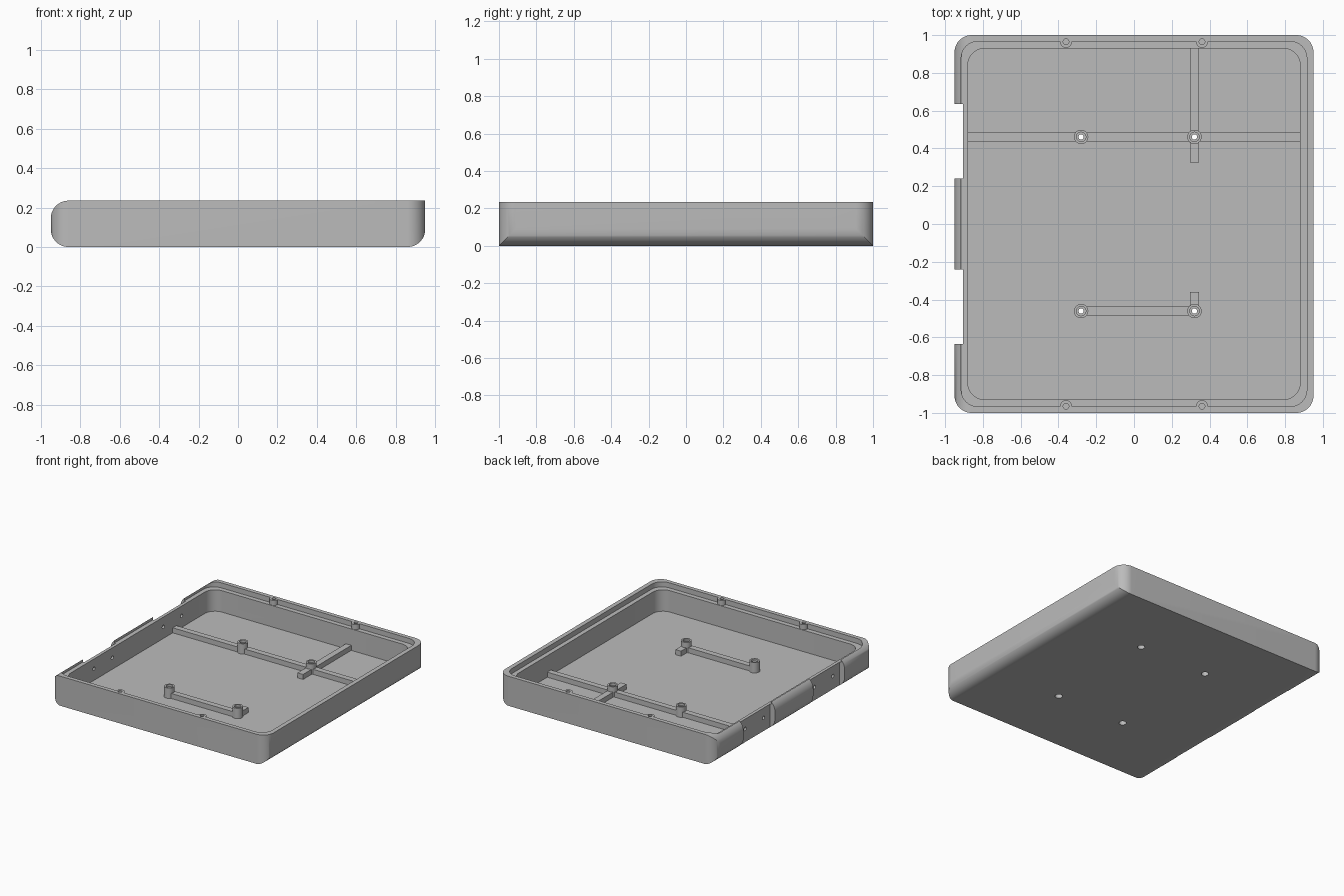
import bpy, bmesh, math
from mathutils import Matrix, Vector

if "Cube" in bpy.data.objects:
    bpy.data.objects.remove(bpy.data.objects["Cube"], do_unlink=True)

grey = bpy.data.materials.new("plain_grey")
grey.use_nodes = True
GREY = (0.5, 0.5, 0.5, 1)
grey.diffuse_color = GREY
grey.node_tree.nodes["Principled BSDF"].inputs["Base Color"].default_value = GREY

HEIGHT, FLOOR, STEP = 0.235, 0.025, 0.195
HALF_X, HALF_Y, RADIUS = 0.95, 1.0, 0.09


def rounded(a0, a1, b0, b1, radii, steps=12):
    """Rectangle outline; radii go round from the low-low corner."""
    points = []
    corners = [(a0, b0, 1, 1), (a1, b0, -1, 1), (a1, b1, -1, -1), (a0, b1, 1, -1)]
    for i, ((a, b, sa, sb), r) in enumerate(zip(corners, radii)):
        if not r:
            points.append((a, b))
            continue
        for k in range(steps + 1):
            t = math.pi * (1 + i / 2 + k / steps / 2)
            points.append((a + sa * r + r * math.cos(t), b + sb * r + r * math.sin(t)))
    return points


def finish(name, bm):
    bmesh.ops.recalc_face_normals(bm, faces=bm.faces)
    mesh = bpy.data.meshes.new(name)
    bm.to_mesh(mesh)
    bm.free()
    mesh.materials.append(grey)
    obj = bpy.data.objects.new(name, mesh)
    bpy.context.collection.objects.link(obj)
    return obj


def prism(name, outline, low, high, along_y=False):
    """Extrude an outline along z, or an x-z outline along y."""
    bm = bmesh.new()
    place = (lambda a, b, h: (a, h, b)) if along_y else (lambda a, b, h: (a, b, h))
    face = bm.faces.new([bm.verts.new(place(a, b, low)) for a, b in outline])
    new = bmesh.ops.extrude_face_region(bm, geom=[face])["geom"]
    bmesh.ops.translate(bm, vec=Vector(place(0, 0, high - low)),
                        verts=[v for v in new if isinstance(v, bmesh.types.BMVert)])
    return finish(name, bm)


def box(name, x0, x1, y0, y1, z0, z1):
    return prism(name, [(x0, y0), (x1, y0), (x1, y1), (x0, y1)], z0, z1)


def cylinder(name, x, y, r, z0, z1):
    return prism(name, rounded(x - r, x + r, y - r, y + r, [r] * 4, 8)
                 , z0, z1)


def boolean(target, tool, operation="DIFFERENCE", keep=False):
    mod = target.modifiers.new("cut", "BOOLEAN")
    mod.operation, mod.object, mod.solver = operation, tool, "EXACT"
    bpy.context.view_layer.update()
    result = bpy.data.meshes.new_from_object(
        target.evaluated_get(bpy.context.evaluated_depsgraph_get()))
    target.modifiers.clear()
    target.data = result
    if not keep:
        bpy.data.objects.remove(tool, do_unlink=True)


# Outer body: rounded plan crossed with the rounded end profile
shell = prism("tray_shell", rounded(-HALF_X, HALF_X, -HALF_Y, HALF_Y, [RADIUS] * 4), 0, HEIGHT)
profile = rounded(-HALF_X, HALF_X, 0, HEIGHT, [RADIUS, RADIUS, 0, RADIUS])
boolean(shell, prism("profile", profile, -1.2, 1.2, True), "INTERSECT")

# Cavity, and the stepped lip with its four screw bosses
boolean(shell, prism("cavity", rounded(-0.88, 0.88, -0.93, 0.93, [RADIUS] * 4), FLOOR, 0.4))
step = prism("step", rounded(-0.915, 0.915, -0.967, 0.967, [RADIUS] * 4), STEP, 0.4)
for x in (-0.36, 0.36):
    for y in (-0.965, 0.965):
        boolean(step, cylinder("boss", x, y, 0.032, 0.1, 0.5))
boolean(shell, step)
for x in (-0.36, 0.36):
    for y in (-0.965, 0.965):
        boolean(shell, cylinder("screw_hole", x, y, 0.015, 0.15, 0.4))

# Two recesses in the right wall, each with a pair of holes
for side in (-1, 1):
    y0, y1 = sorted((side * 0.24, side * 0.635))
    boolean(shell, box("recess", -1.1, -0.905, y0, y1, -0.1, 0.4))
    for y in (0.32, 0.55):
        hole = cylinder("wall_hole", 0, 0, 0.014, -0.1, 0.1)
        hole.data.transform(Matrix.Translation((-0.9, side * y, 0.117))
                            @ Matrix.Rotation(math.pi / 2, 4, "Y"))
        boolean(shell, hole)

# Floor ribs
RIB = (FLOOR - 0.005, 0.065)
parts = [
    box("back_long_rib", -0.885, 0.885, 0.438, 0.484, *RIB),
    box("front_rib", -0.28, 0.32, -0.484, -0.438, *RIB),
    box("front_stub_rib", 0.296, 0.344, -0.46, -0.36, *RIB),
]
cross = box("back_cross_rib", 0.296, 0.344, 0.325, 0.935, *RIB)
boolean(parts[0], cross, "UNION")
stub = parts.pop()
boolean(parts[1], stub, "UNION")

# Standoff posts with stepped bores through the floor
for side, y in (("front", -0.461), ("back", 0.461)):
    for hand, x in (("right", -0.28), ("left", 0.32)):
        post = cylinder(f"{side}_{hand}_post", x, y, 0.038, FLOOR - 0.005, 0.107)
        parts.append(post)
        for r, low, high in ((0.014, -0.1, 0.2), (0.027, -0.1, 0.065), (0.025, 0.09, 0.2)):
            bore = cylinder("bore", x, y, r, low, high)
            for part in [shell, post] + parts[:2]:
                boolean(part, bore, keep=True)
            bpy.data.objects.remove(bore, do_unlink=True)

# Smooth curves, crisp edges
bpy.ops.object.select_all(action="DESELECT")
for obj in [shell] + parts:
    obj.select_set(True)
bpy.context.view_layer.objects.active = shell
bpy.ops.object.shade_smooth_by_angle(angle=math.radians(30))
